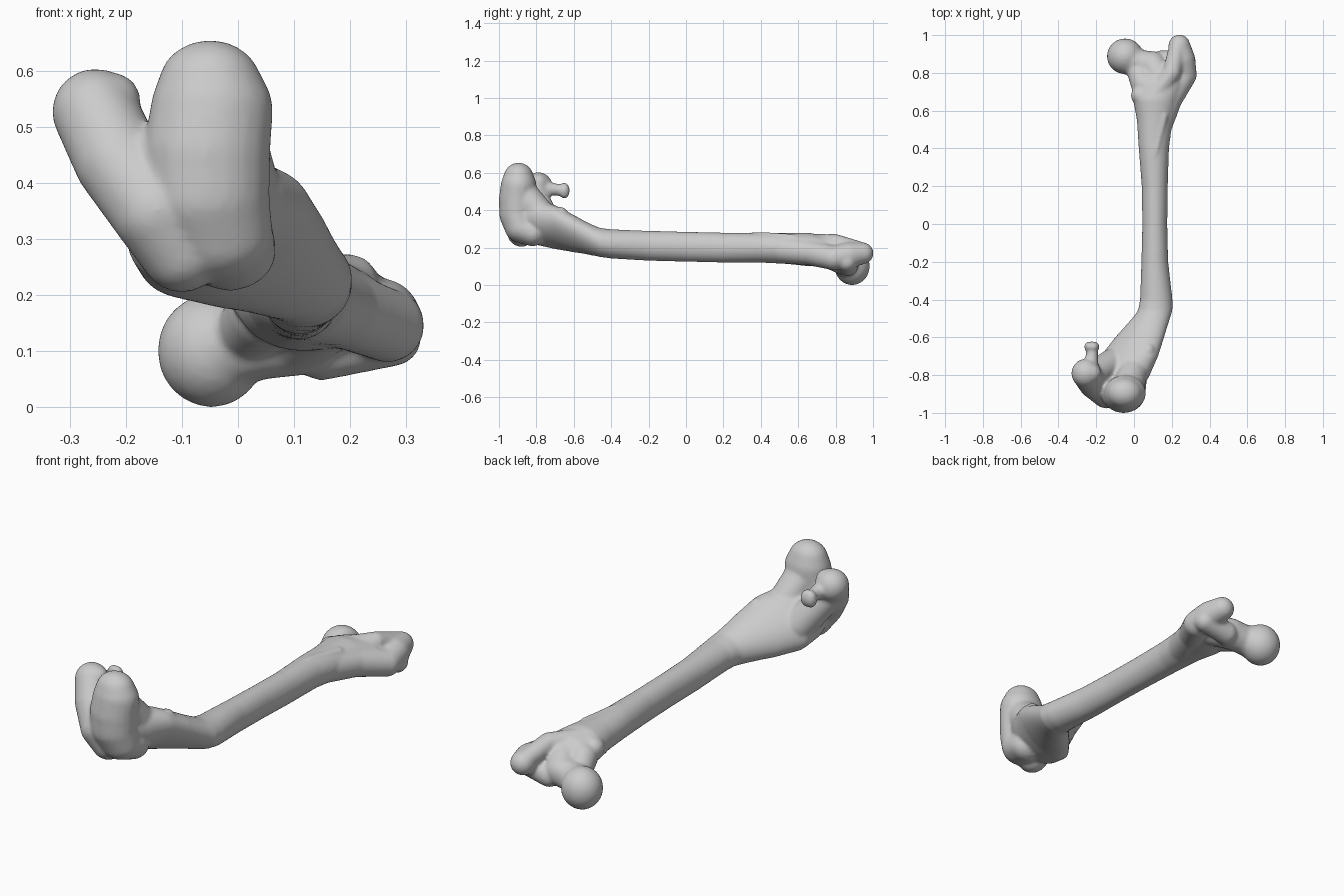
import bpy
import bmesh
from math import sin, cos, pi, radians
from mathutils import Vector, Matrix

default_cube = bpy.data.objects.get("Cube")
if default_cube:
    bpy.data.objects.remove(default_cube, do_unlink=True)

bone_grey = bpy.data.materials.new("bone_grey")
bone_grey.use_nodes = True
bone_grey.diffuse_color = (0.6, 0.6, 0.6, 1)
bone_grey.node_tree.nodes["Principled BSDF"].inputs["Base Color"].default_value = (0.6, 0.6, 0.6, 1)

parts = []


def finish(name, bm):
    """Turn a bmesh into a named part."""
    bmesh.ops.recalc_face_normals(bm, faces=bm.faces)
    mesh = bpy.data.meshes.new(name)
    bm.to_mesh(mesh)
    bm.free()
    mesh.materials.append(bone_grey)
    part = bpy.data.objects.new(name, mesh)
    bpy.context.collection.objects.link(part)
    parts.append(part)


def loft(name, sections, sides=32):
    """Skin elliptical sections: y, centre x, centre z, half width, half height, tilt."""
    bm = bmesh.new()
    rings = []
    for y, cx, cz, width, height, tilt in sections:
        t = radians(tilt)
        ring = []
        for i in range(sides):
            a = 2 * pi * i / sides
            u, v = width * cos(a), height * sin(a)
            ring.append(bm.verts.new((cx + u * cos(t) - v * sin(t), y,
                                      cz + u * sin(t) + v * cos(t))))
        rings.append(ring)
    for lower, upper in zip(rings, rings[1:]):
        for i in range(sides):
            j = (i + 1) % sides
            bm.faces.new((lower[i], lower[j], upper[j], upper[i]))
    bm.faces.new(rings[0])
    bm.faces.new(rings[-1])
    finish(name, bm)


def add_ball(bm, centre, radius, stretch):
    matrix = Matrix.Translation(centre) @ Matrix.Diagonal((*stretch, 1))
    bmesh.ops.create_icosphere(bm, subdivisions=3, radius=radius, matrix=matrix)


def swell(name, points, stretch=(1, 1, 1), steps=8):
    """Sweep a ball of changing radius along points: x, y, z, radius."""
    bm = bmesh.new()
    for start, end in zip(points, points[1:]):
        for i in range(steps):
            p = Vector(start).lerp(Vector(end), i / steps)
            add_ball(bm, p.xyz, p.w, stretch)
    last = Vector(points[-1])
    add_ball(bm, last.xyz, last.w, stretch)
    finish(name, bm)


# Shaft, flaring and twisting towards the knee end
loft("shaft", [
    (0.82, 0.15, 0.155, 0.10, 0.06, 0),
    (0.75, 0.14, 0.18, 0.13, 0.08, 0),
    (0.66, 0.115, 0.19, 0.12, 0.09, 0),
    (0.55, 0.11, 0.195, 0.095, 0.083, 0),
    (0.4, 0.105, 0.2, 0.08, 0.08, 0),
    (0.2, 0.11, 0.2, 0.069, 0.08, 0),
    (0, 0.11, 0.205, 0.066, 0.08, 0),
    (-0.2, 0.11, 0.21, 0.071, 0.08, 0),
    (-0.4, 0.118, 0.22, 0.086, 0.078, 0),
    (-0.46, 0.112, 0.228, 0.092, 0.078, 5),
    (-0.5, 0.09, 0.24, 0.102, 0.081, 15),
    (-0.6, 0.03, 0.275, 0.137, 0.09, 25),
    (-0.7, -0.025, 0.31, 0.165, 0.1, 28),
    (-0.8, -0.058, 0.335, 0.15, 0.11, 28),
    (-0.88, -0.075, 0.36, 0.12, 0.1, 28),
])

# Knee end: two condyles with their roots, the epicondyle and the small nub
swell("large_condyle", [
    (-0.05, -0.895, 0.575, 0.08),
    (-0.047, -0.895, 0.53, 0.096),
    (-0.055, -0.902, 0.46, 0.099),
    (-0.055, -0.902, 0.38, 0.097),
    (-0.035, -0.885, 0.31, 0.085),
    (-0.015, -0.82, 0.28, 0.073),
], stretch=(1.15, 1, 1))
swell("large_condyle_root", [(-0.035, -0.87, 0.48, 0.085), (0.01, -0.75, 0.35, 0.075)])
swell("small_condyle", [
    (-0.225, -0.79, 0.545, 0.052),
    (-0.255, -0.79, 0.527, 0.077),
    (-0.213, -0.845, 0.44, 0.08),
    (-0.145, -0.895, 0.35, 0.082),
    (-0.1, -0.88, 0.28, 0.076),
])
swell("small_condyle_root", [(-0.225, -0.8, 0.46, 0.07), (-0.115, -0.74, 0.32, 0.08)])
swell("epicondyle", [(0.065, -0.73, 0.37, 0.045), (0.075, -0.67, 0.38, 0.038)])
swell("nub_stem", [(-0.225, -0.74, 0.515, 0.037), (-0.222, -0.66, 0.507, 0.03)])
swell("nub_tip", [(-0.235, -0.65, 0.505, 0.033), (-0.212, -0.65, 0.505, 0.033)],
      stretch=(0.9, 0.85, 1.3), steps=2)

# Hip end: ball, neck and trochanters
swell("hip_ball", [(-0.047, 0.888, 0.101, 0.099)], stretch=(0.98, 0.96, 1.03))
swell("neck", [
    (-0.03, 0.872, 0.11, 0.083),
    (0.03, 0.85, 0.12, 0.073),
    (0.1, 0.84, 0.13, 0.075),
    (0.14, 0.77, 0.165, 0.078),
])
swell("neck_underside", [(0.01, 0.83, 0.13, 0.055), (0.05, 0.74, 0.17, 0.068)])
swell("great_trochanter", [
    (0.24, 0.945, 0.17, 0.058),
    (0.255, 0.87, 0.16, 0.07),
    (0.267, 0.79, 0.145, 0.066),
    (0.185, 0.66, 0.175, 0.07),
    (0.12, 0.5, 0.192, 0.075),
])
swell("trochanter_crest", [
    (0.23, 0.93, 0.185, 0.048),
    (0.2, 0.8, 0.224, 0.049),
    (0.12, 0.69, 0.225, 0.048),
    (0.035, 0.68, 0.2, 0.052),
])
swell("front_ridge", [(0.275, 0.86, 0.125, 0.053), (0.15, 0.865, 0.103, 0.056)])
swell("shaft_ridge", [
    (0.16, 0.57, 0.255, 0.02),
    (0.12, 0.4, 0.272, 0.014),
    (0.08, 0.25, 0.262, 0.012),
])

# Fuse the parts into one continuous smooth bone
bpy.ops.object.select_all(action="DESELECT")
for part in parts:
    part.select_set(True)
bone = parts[0]
bpy.context.view_layer.objects.active = bone
bpy.ops.object.join()
bone.name = "thigh_bone"

fuse = bone.modifiers.new("fuse", "REMESH")
fuse.mode = "VOXEL"
fuse.voxel_size = 0.008
fuse.use_smooth_shade = True
soften = bone.modifiers.new("soften", "SMOOTH")
soften.factor = 0.5
soften.iterations = 10
bpy.ops.object.shade_smooth()
